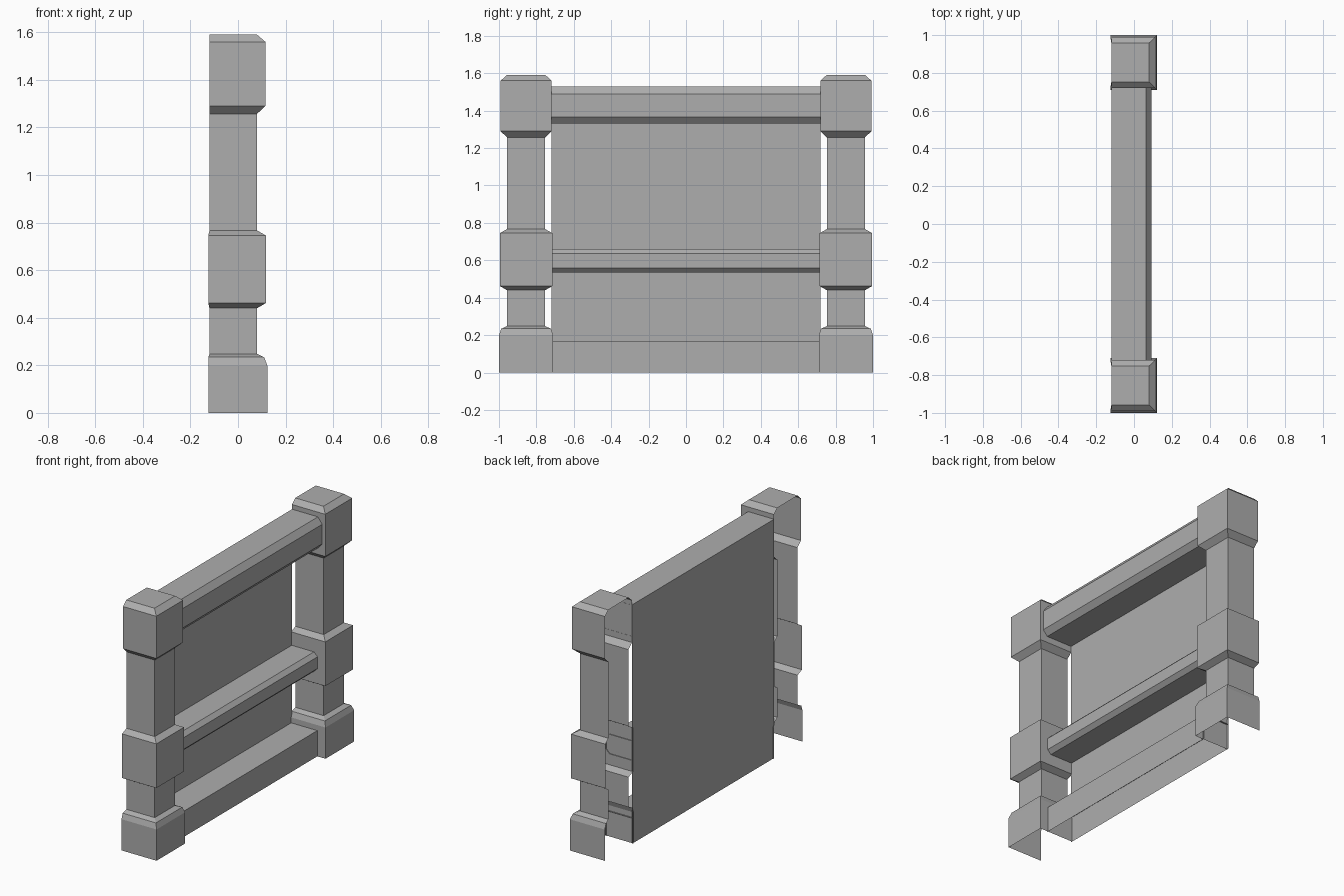
import bpy
import bmesh

cube = bpy.data.objects.get("Cube")
if cube:
    bpy.data.objects.remove(cube)

grey = bpy.data.materials.new("plain_grey")
grey.use_nodes = True
color = (0.42, 0.42, 0.42, 1)
grey.diffuse_color = color
grey.node_tree.nodes["Principled BSDF"].inputs["Base Color"].default_value = color

BACK = -0.12        # plane of the open back
HALF_SPAN = 0.72    # half length of panel and rails
POST_Y = 0.855      # centre line of each post


def loft(name, sections, cap=False):
    """Skin open point rows of equal length, optionally closing the last row."""
    bm = bmesh.new()
    rows = [[bm.verts.new(p) for p in row] for row in sections]
    for a, b in zip(rows, rows[1:]):
        for i in range(len(a) - 1):
            bm.faces.new((a[i], a[i + 1], b[i + 1], b[i]))
    if cap:
        bm.faces.new(rows[-1])
    mesh = bpy.data.meshes.new(name)
    bm.to_mesh(mesh)
    bm.free()
    mesh.materials.append(grey)
    obj = bpy.data.objects.new(name, mesh)
    bpy.context.scene.collection.objects.link(obj)
    return obj


def strip(name, profile):
    """Extrude an x-z profile along y."""
    return loft(name, [[(x, y, z) for x, z in profile]
                       for y in (-HALF_SPAN, HALF_SPAN)])


def beam(name, front, low, high, bevel_x, bevel_low, bevel_high):
    """Rail with two bevelled long edges, open against the panel."""
    strip(name, [(BACK, high), (front - bevel_x, high), (front, high - bevel_high),
                 (front, low + bevel_low), (front - bevel_x, low), (BACK, low)])


# Posts: (height, half width, front x, back x) from foot to cap, open behind and below
post_sections = [
    (0.0, 0.145, 0.123, -0.125), (0.2, 0.145, 0.123, -0.125),
    (0.234, 0.133, 0.110, -0.125), (0.248, 0.102, 0.08, BACK),
    (0.44, 0.102, 0.08, BACK), (0.462, 0.14, 0.118, -0.125),
    (0.745, 0.14, 0.118, -0.125), (0.767, 0.102, 0.08, BACK),
    (1.257, 0.102, 0.08, BACK), (1.29, 0.136, 0.115, BACK),
    (1.56, 0.136, 0.115, BACK), (1.59, 0.104, 0.08, BACK),
]
for name, side in (("front_post", -1), ("back_post", 1)):
    c = side * POST_Y
    loft(name, [[(back, c - h, z), (front, c - h, z), (front, c + h, z), (back, c + h, z)]
                for z, h, front, back in post_sections], cap=True)

# Thin panel and the three rails in front of it
strip("panel", [(BACK, 1.53), (BACK, 0)])
beam("top_rail", 0.093, 1.33, 1.53, 0.03, 0.035, 0.04)
beam("middle_rail", 0.063, 0.535, 0.66, 0.025, 0.025, 0.025)
strip("bottom_rail", [(BACK, 0.165), (0.065, 0.165), (0.065, 0)])
